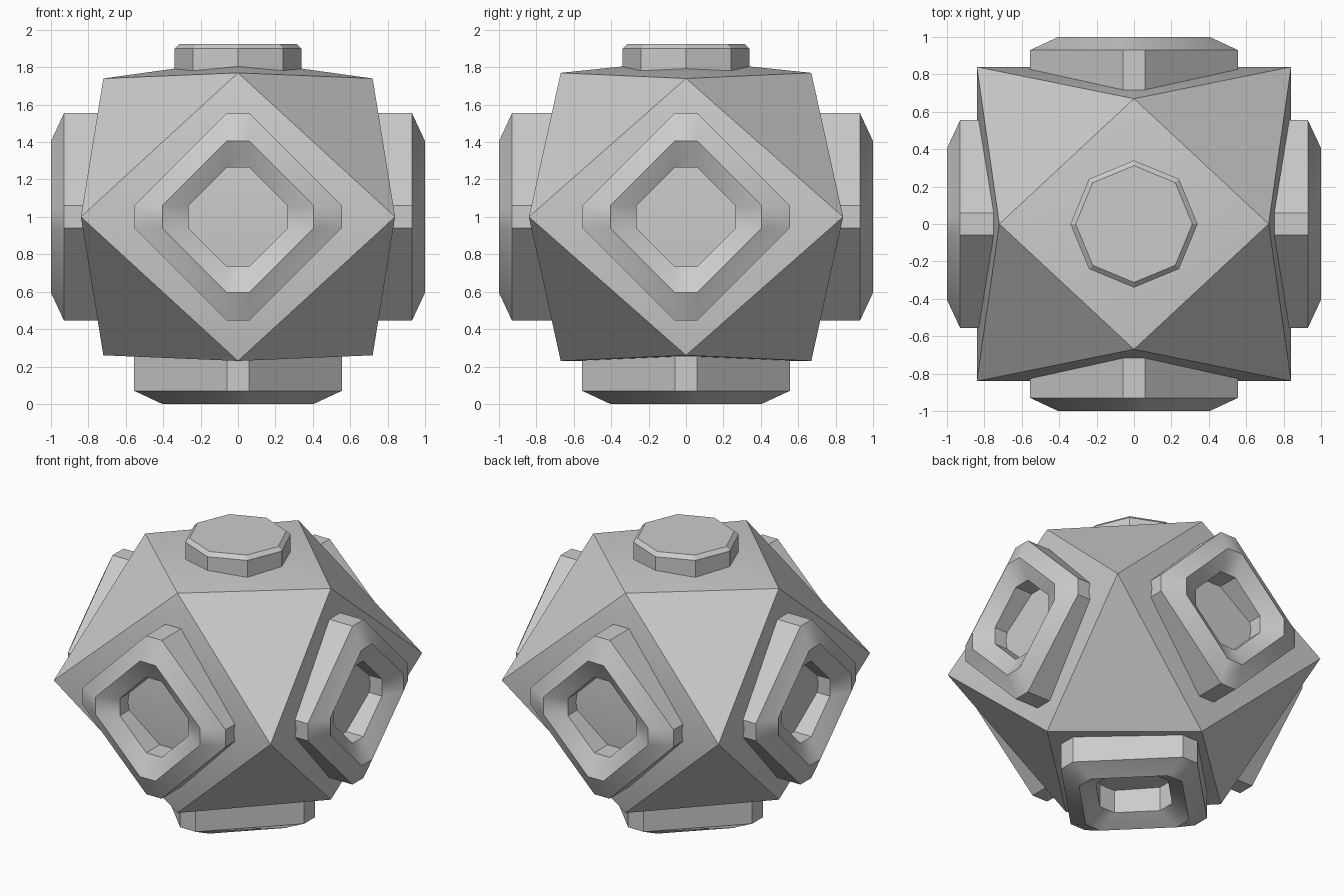
import bpy
import bmesh
import math
from mathutils import Matrix, Vector

cube = bpy.data.objects.get("Cube")
if cube:
    bpy.data.objects.remove(cube, do_unlink=True)

# Single grey material
grey = bpy.data.materials.new("plain_grey")
grey.use_nodes = True
GREY = (0.6, 0.6, 0.6, 1)
grey.diffuse_color = GREY
grey.node_tree.nodes["Principled BSDF"].inputs["Base Color"].default_value = GREY

CENTRE = Vector((0, 0, 1))


def finish(name, bm):
    bmesh.ops.recalc_face_normals(bm, faces=bm.faces[:])
    mesh = bpy.data.meshes.new(name)
    bm.to_mesh(mesh)
    bm.free()
    mesh.materials.append(grey)
    obj = bpy.data.objects.new(name, mesh)
    bpy.context.collection.objects.link(obj)
    obj.location = CENTRE
    bpy.ops.object.select_all(action="DESELECT")
    obj.select_set(True)
    bpy.context.view_layer.objects.active = obj
    bpy.ops.object.shade_smooth_by_angle(angle=math.radians(30))
    return obj


# Body: slightly flattened cuboctahedron with folded square faces
W = 0.84
bm = bmesh.new()
SIGNS = (-1, 1)
corner = {(i, j): bm.verts.new((i * W, j * W, 0)) for i in SIGNS for j in SIGNS}
side = {(i, k): bm.verts.new((i * 0.72, 0, k * 0.74)) for i in SIGNS for k in SIGNS}
front = {(j, k): bm.verts.new((0, j * 0.67, k * 0.77)) for j in SIGNS for k in SIGNS}
apex = bm.verts.new((0, 0, W))
for i in SIGNS:
    for j in SIGNS:
        for k in SIGNS:
            bm.faces.new((corner[i, j], side[i, k], front[j, k]))
        bm.faces.new((apex, side[i, 1], front[j, 1]))
    for k in SIGNS:
        bm.faces.new((corner[i, -1], corner[i, 1], side[i, k]))
        bm.faces.new((corner[-1, i], corner[1, i], front[i, k]))
    bm.faces.new((front[-1, -1], front[1, -1], side[i, -1]))
finish("body", bm)


def loft(rings, cap):
    bm = bmesh.new()
    loops = [[bm.verts.new(p) for p in ring] for ring in rings]
    for a, b in zip(loops, loops[1:]):
        n = len(a)
        for i in range(n):
            j = (i + 1) % n
            bm.faces.new((a[i], a[j], b[j], b[i]))
    if cap:
        bm.faces.new(loops[-1])
    return bm


def clipped_diamond(radius, height):
    c = 0.06
    points = []
    for q in range(4):
        turn = Matrix.Rotation(q * math.pi / 2, 3, "Z")
        points += [turn @ Vector((radius, s * c, height)) for s in SIGNS]
    return points


def octagon(radius, height):
    return [(radius * math.cos(a * math.pi / 4), radius * math.sin(a * math.pi / 4), height)
            for a in range(8)]


# Raised diamond frames on the four sides and the underside
FRAME = [(0.555, 0.64), (0.555, 0.93), (0.405, 1.0), (0.265, 0.93), (0.265, 0.64)]
DIRECTIONS = {
    "front": (0, -1, 0), "back": (0, 1, 0), "left": (1, 0, 0),
    "right": (-1, 0, 0), "bottom": (0, 0, -1),
}
for label, axis in DIRECTIONS.items():
    bm = loft([clipped_diamond(r, h) for r, h in FRAME + FRAME[:1]], False)
    bmesh.ops.remove_doubles(bm, verts=bm.verts[:], dist=0.0001)
    turn = Vector((0, 0, 1)).rotation_difference(Vector(axis)).to_matrix()
    bmesh.ops.transform(bm, matrix=turn.to_4x4(), verts=bm.verts[:])
    finish(label + "_frame", bm)

# Chamfered octagonal cap on top
CAP = [(0.34, 0.7), (0.34, 0.9), (0.312, 0.925)]
finish("top_cap", loft([octagon(r, h) for r, h in CAP], True))
